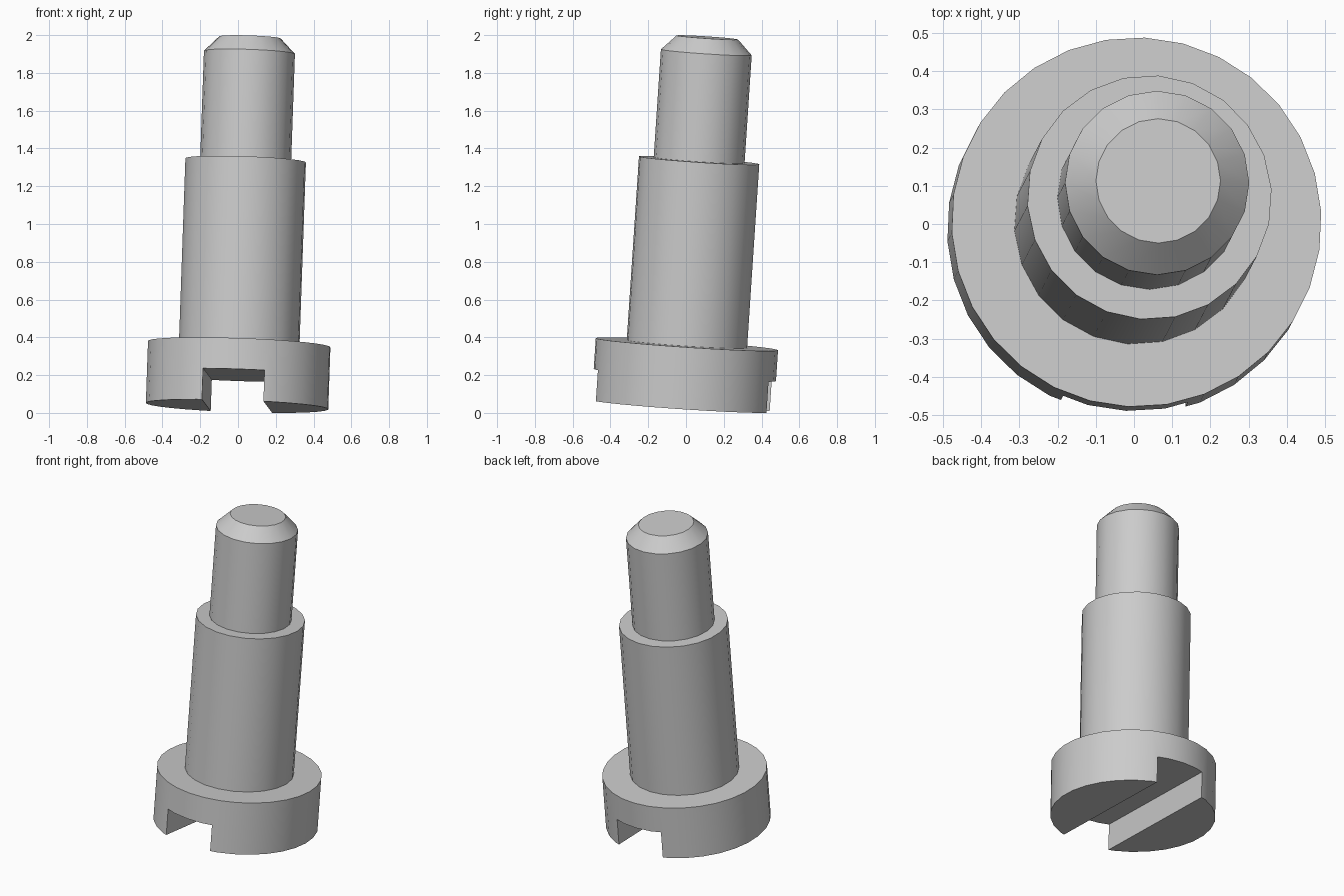
import bpy
import bmesh
import math
from mathutils import Matrix, Vector

cube = bpy.data.objects.get("Cube")
if cube:
    bpy.data.objects.remove(cube, do_unlink=True)

# Single plain metal colour
metal = bpy.data.materials.new("grey_metal")
metal.use_nodes = True
colour = (0.6, 0.6, 0.6, 1)
metal.diffuse_color = colour
metal.node_tree.nodes["Principled BSDF"].inputs["Base Color"].default_value = colour

# The whole screw leans slightly about the centre of its head
axis = Vector((0.035, 0.0665, 1))
lean = Vector((0, 0, 1)).rotation_difference(axis).to_matrix().to_4x4()
FRAME = Matrix.Translation((-0.005, -0.017, 0.036)) @ lean


def finish(name, bm):
    mesh = bpy.data.meshes.new(name)
    bmesh.ops.recalc_face_normals(bm, faces=bm.faces)
    bm.to_mesh(mesh)
    bm.free()
    mesh.materials.append(metal)
    obj = bpy.data.objects.new(name, mesh)
    obj.matrix_world = FRAME
    bpy.context.collection.objects.link(obj)
    return obj


def turned(name, profile, sides, phase=0):
    """Closed solid from (radius, height) rings stacked along the axis."""
    bm = bmesh.new()
    rings = []
    for r, h in profile:
        angles = [math.radians(phase) + math.tau * i / sides for i in range(sides)]
        rings.append([bm.verts.new((r * math.cos(a), r * math.sin(a), h)) for a in angles])
    for low, high in zip(rings, rings[1:]):
        for i in range(sides):
            j = (i + 1) % sides
            bm.faces.new((low[i], low[j], high[j], high[i]))
    bm.faces.new(rings[0][::-1])
    bm.faces.new(rings[-1])
    return finish(name, bm)


HEAD_TOP, SHANK_TOP = 0.329, 1.305
head = turned("slotted_head", [(0.484, 0), (0.484, HEAD_TOP)], 30, 3.4)
shank = turned("shank", [(0.32, HEAD_TOP - 0.03), (0.32, SHANK_TOP)], 22, 4)
tip = turned("chamfered_tip", [(0.241, SHANK_TOP - 0.03), (0.241, 1.878), (0.163, 1.957)], 20)

# Driver slot cut across the underside of the head
bm = bmesh.new()
bmesh.ops.create_cube(bm, size=1, matrix=Matrix.Rotation(math.radians(-3), 4, "Z")
                      @ Matrix.Diagonal((0.326, 2, 0.33, 1)))
cutter = finish("slot_cutter", bm)
cutter.hide_render = True
cut = head.modifiers.new("slot", "BOOLEAN")
cut.operation = "DIFFERENCE"
cut.solver = "EXACT"
cut.object = cutter
bpy.context.view_layer.update()
bpy.context.view_layer.objects.active = head
bpy.ops.object.modifier_apply(modifier=cut.name)
bpy.data.objects.remove(cutter, do_unlink=True)

# Smooth walls with crisp rims
bpy.ops.object.select_all(action="DESELECT")
for part in (head, shank, tip):
    part.select_set(True)
bpy.ops.object.shade_smooth_by_angle(angle=math.radians(30))
